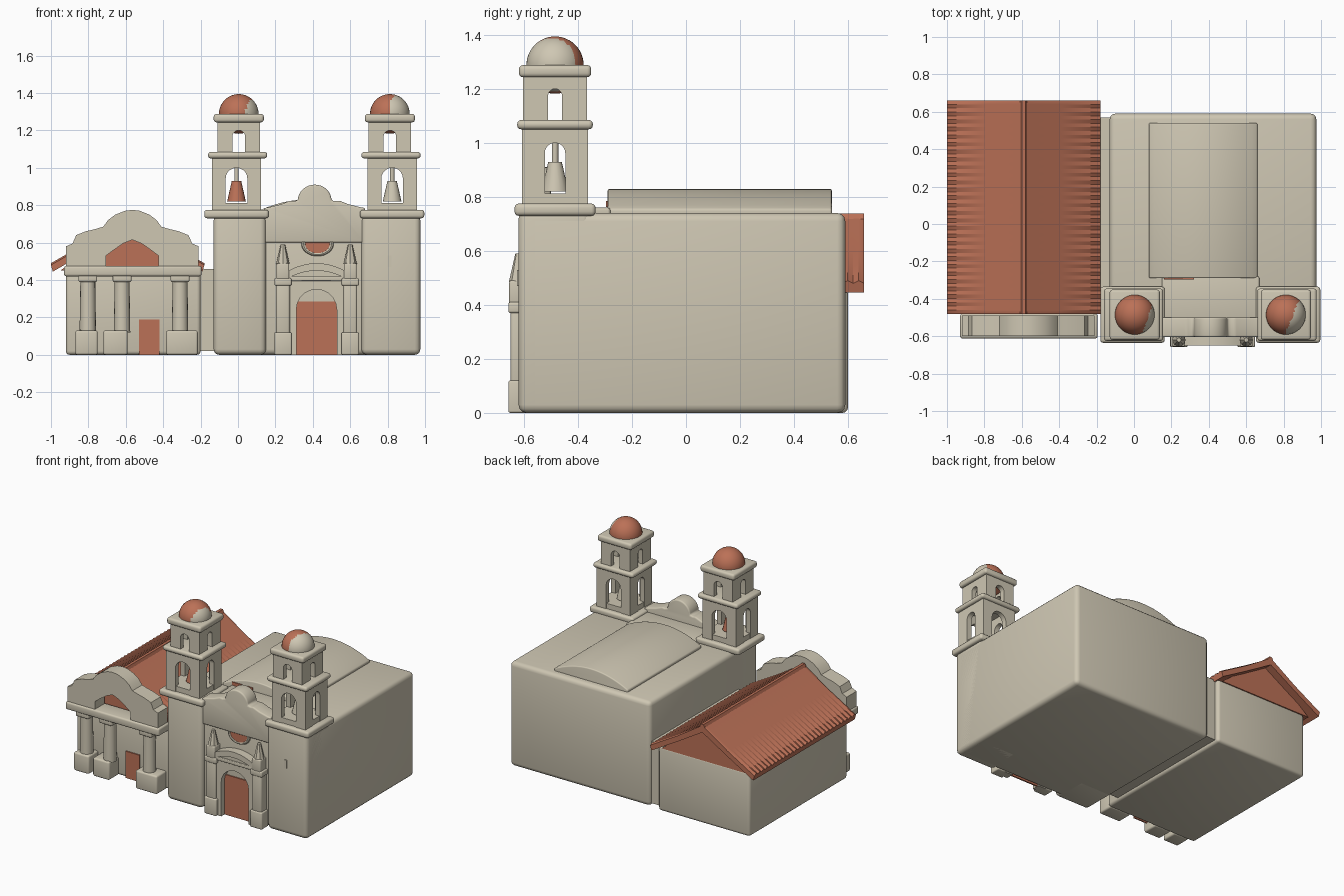
import bpy, bmesh, math
from mathutils import Vector

if "Cube" in bpy.data.objects:
    bpy.data.objects.remove(bpy.data.objects["Cube"])


def material(name, rgb):
    m = bpy.data.materials.new(name)
    m.diffuse_color = (*rgb, 1)
    m.use_nodes = True
    m.node_tree.nodes["Principled BSDF"].inputs["Base Color"].default_value = m.diffuse_color
    return m


PLASTER = material("cream plaster", (0.62, 0.57, 0.45))
CLAY = material("terracotta clay", (0.50, 0.165, 0.095))


def finish(name, bm, mat, bevel=0.0):
    bmesh.ops.recalc_face_normals(bm, faces=bm.faces)
    if bevel:
        sharp = [e for e in bm.edges if e.calc_face_angle(0) > 0.5]
        bmesh.ops.bevel(bm, geom=sharp, offset=bevel, segments=3, profile=0.5, affect='EDGES')
    me = bpy.data.meshes.new(name)
    bm.to_mesh(me)
    bm.free()
    me.materials.append(mat)
    ob = bpy.data.objects.new(name, me)
    bpy.context.collection.objects.link(ob)
    return ob


def prism(name, pts, a, b, mat=PLASTER, axis='y', bevel=0.0):
    """Extrude a (horizontal, z) outline from a to b along y or x."""
    bm = bmesh.new()
    rings = []
    for d in (a, b):
        rings.append([bm.verts.new((p, d, z) if axis == 'y' else (d, p, z)) for p, z in pts])
    bm.faces.new(rings[0])
    bm.faces.new(rings[1])
    n = len(pts)
    for i in range(n):
        j = (i + 1) % n
        bm.faces.new((rings[0][i], rings[0][j], rings[1][j], rings[1][i]))
    return finish(name, bm, mat, bevel)


def box(name, x0, x1, y0, y1, z0, z1, mat=PLASTER, bevel=0.0):
    return prism(name, [(x0, z0), (x1, z0), (x1, z1), (x0, z1)], y0, y1, mat, bevel=bevel)


def slab(name, cx, cy, hx, hy, z0, z1, bevel=0.015):
    return box(name, cx - hx, cx + hx, cy - hy, cy + hy, z0, z1, bevel=bevel)


def cone(name, x, y, z0, z1, r0, r1, mat=PLASTER, n=16):
    bm = bmesh.new()
    bmesh.ops.create_cone(bm, cap_ends=True, segments=n, radius1=r0, radius2=r1, depth=z1 - z0)
    bmesh.ops.translate(bm, verts=bm.verts, vec=(x, y, (z0 + z1) / 2))
    return finish(name, bm, mat)


def arch_panel(c, hw, z0, z1, a, top):
    """Wall outline with an arched opening of half width a."""
    arc = [(c - a * math.cos(t), top - a + a * math.sin(t))
           for t in (math.pi * i / 10 for i in range(11))]
    return [(c - hw, z0), (c - a, z0)] + arc + [(c + a, z0), (c + hw, z0), (c + hw, z1), (c - hw, z1)]


def mirrored(c, half):
    """Left-to-right outline from a half profile of (offset, z), outside to centre."""
    return [(c - d, z) for d, z in half] + [(c + d, z) for d, z in reversed(half) if d > 0]


# Church nave with rounded edges and low vault
box("church_body", -0.13, 0.975, -0.59, 0.59, 0, 0.74, bevel=0.03)
vault = [(0.08, 0.72)] + [(0.37 + 0.29 * u, 0.755 + 0.075 * (1 - u * u))
                          for u in (i / 10 - 1 for i in range(21))] + [(0.66, 0.72)]
prism("nave_vault", vault, -0.29, 0.54, bevel=0.008)
box("front_roof_strip", 0.15, 0.67, -0.52, -0.28, 0.72, 0.76, bevel=0.01)
box("roof_clay_patch", 0.16, 0.32, -0.296, -0.289, 0.762, 0.785, CLAY)

# Curved parapet over the church front
bump = [(0.09 * math.cos(t), 0.825 + 0.085 * math.sin(t)) for t in (math.pi / 2 * i / 8 for i in range(9))]
bump[-1] = (0, 0.91)
half = [(0.27, 0.6), (0.27, 0.785), (0.24, 0.79), (0.18, 0.805), (0.13, 0.825), (0.11, 0.822)] + bump
prism("front_parapet", mirrored(0.41, half), -0.605, -0.5, bevel=0.01)


# Bell towers
def tower(label, cx, s, cut, bell_mat):
    cy = -0.485
    x1 = cx + s * 0.012
    xa, xb = (-0.13, 0.15) if s < 0 else (0.66, 0.975)
    box(label + "_tower_base", xa, xb, -0.62, -0.35, 0, 0.75, bevel=0.03)
    slab(label + "_lower_ledge", x1, cy, 0.172, 0.15, 0.73, 0.775)
    slab(label + "_belfry_floor", x1, cy, 0.128, 0.118, 0.77, 0.812, bevel=0)
    for part, x, hx, hy, z0, z1, ax, ay, top in (
            ("lower_belfry", x1, 0.132, 0.123, 0.77, 1.06, 0.058, 0.038, 1.0),
            ("upper_belfry", cx, 0.114, 0.118, 1.07, 1.26, 0.034, 0.026, 1.2)):
        for d in (-1, 1):
            prism(f"{label}_{part}_wall", arch_panel(x, hx, z0, z1, ax, top),
                  cy + d * hy, cy + d * (hy - 0.035))
            prism(f"{label}_{part}_side", arch_panel(cy, hy - 0.01, z0, z1, ay, top),
                  x + d * hx, x + d * (hx - 0.035), axis='x')
    slab(label + "_middle_ledge", cx + s * 0.006, cy, 0.158, 0.14, 1.05, 1.085)
    slab(label + "_top_ledge", cx, cy, 0.134, 0.134, 1.243, 1.288)
    cone(label + "_bell", x1, cy, 0.82, 0.93, 0.05, 0.025, bell_mat)
    cone(label + "_bell_post", x1, cy, 0.93, 1.06, 0.012, 0.012)
    # dome: clay with a bare plaster patch on the front right
    bm = bmesh.new()
    bmesh.ops.create_uvsphere(bm, u_segments=40, v_segments=24, radius=0.106)
    bmesh.ops.translate(bm, verts=bm.verts, vec=(cx, cy, 1.288))
    dome = finish(label + "_dome", bm, CLAY)
    dome.data.materials.append(PLASTER)
    for f in dome.data.polygons:
        n = (f.center - Vector((cx, cy, 1.288))).normalized()
        f.material_index = int(n.x - 0.4 * n.y > cut)


tower("left", 0.004, -1, 0.72, CLAY)
tower("right", 0.812, 1, 0.35, PLASTER)
box("slit_window_frame", 0.80, 0.82, -0.626, -0.619, 0.47, 0.53)

# Church portal
px = 0.42
prism("portal_wall", arch_panel(px, 0.17, 0, 0.45, 0.108, 0.35), -0.635, -0.58)
box("church_door", px - 0.108, px + 0.108, -0.598, -0.588, 0, 0.285, CLAY)
arcs = [(px - 0.16 + 0.032 * i, 0.49 - 0.045 * (i / 5 - 1) ** 2) for i in range(11)]
prism("portal_curved_cornice", arcs + [(x, z - 0.04) for x, z in reversed(arcs)], -0.65, -0.58)
box("portal_lintel", px - 0.2, px + 0.2, -0.645, -0.58, 0.395, 0.42, bevel=0.005)
for d in (-1, 1):
    x = px + d * 0.18
    box("portal_pedestal", x - 0.047, x + 0.047, -0.658, -0.58, 0, 0.12, bevel=0.008)
    box("portal_column", x - 0.037, x + 0.037, -0.65, -0.58, 0.1, 0.39, bevel=0.012)
    box("portal_capital", x - 0.046, x + 0.046, -0.658, -0.58, 0.37, 0.41, bevel=0.008)
    box("pinnacle_base", x - 0.034, x + 0.034, -0.655, -0.585, 0.40, 0.49, bevel=0.008)
    cone("pinnacle", x, -0.62, 0.485, 0.59, 0.036, 0.012, n=8)

# Oval window with rim
oval = [(0.425 + 0.072 * math.cos(t), 0.595 + 0.055 * math.sin(t))
        for t in (math.tau * i / 28 for i in range(28))]
prism("oval_window", oval, -0.599, -0.59, CLAY)
bpy.ops.mesh.primitive_torus_add(location=(0.425, -0.592, 0.595), rotation=(math.pi / 2, 0, 0),
                                 major_radius=0.075, minor_radius=0.012,
                                 major_segments=32, minor_segments=8)
rim = bpy.context.object
rim.name = "oval_window_rim"
rim.scale = (1, 0.78, 1)
rim.data.materials.append(PLASTER)

# Side chapel walls and link to the church
box("chapel_body", -0.92, -0.2, -0.5, 0.6, 0, 0.46, bevel=0.02)
box("chapel_link", -0.23, -0.1, -0.4, 0.57, 0.02, 0.46)
box("chapel_door", -0.53, -0.42, -0.508, -0.499, 0, 0.19, CLAY)

# Porch: columns, beam and stepped gable with an arched opening
gc = -0.565
for x, p0, p1 in ((-0.803, -0.87, -0.75), (-0.62, -0.72, -0.59), (-0.31, -0.385, -0.215)):
    box("porch_pedestal", p0, p1, -0.605, -0.49, 0, 0.13, bevel=0.012)
    cone("porch_column", x, -0.55, 0.12, 0.40, 0.044, 0.04)
    box("porch_capital", x - 0.05, x + 0.05, -0.605, -0.49, 0.39, 0.43, bevel=0.008)
box("porch_beam", -0.93, -0.195, -0.612, -0.48, 0.42, 0.475, bevel=0.012)
outer = [(0.355, 0.46), (0.355, 0.58), (0.32, 0.595), (0.30, 0.64), (0.25, 0.66), (0.2, 0.672),
         (0.155, 0.685), (0.13, 0.72), (0.09, 0.75), (0.04, 0.77), (0, 0.775)]
inner = [(0.14, 0.46), (0.14, 0.53), (0.1, 0.56), (0.05, 0.595), (0, 0.615)]
prism("porch_gable", mirrored(gc, outer) + mirrored(gc, inner)[::-1], -0.6, -0.49)

# Tiled roof: ribbed cross-section repeated along the ridge
rx = -0.59
bm = bmesh.new()
rings = []
N = 56
for k in range(N + 1):
    y = -0.48 + 1.14 * k / N
    b = 0.005 if k % 2 else -0.005
    top = [(-0.41, 0.485 + b), (-0.2, 0.605 + b), (0, 0.73), (0.2, 0.605 + b), (0.41, 0.485 + b)]
    low = [(0.40, 0.445), (0.2, 0.56), (0, 0.68), (-0.2, 0.56), (-0.40, 0.445)]
    rings.append([bm.verts.new((rx + x, y, z)) for x, z in top + low])
for r0, r1 in zip(rings, rings[1:]):
    for i in range(10):
        bm.faces.new((r0[i], r0[(i + 1) % 10], r1[(i + 1) % 10], r1[i]))
for r in (rings[0], rings[-1]):
    for i in range(4):
        bm.faces.new((r[i], r[i + 1], r[8 - i], r[9 - i]))
finish("chapel_tile_roof", bm, CLAY)
prism("roof_gable_fill", [(rx - 0.36, 0.45), (rx + 0.36, 0.45), (rx + 0.2, 0.575), (rx, 0.70),
                          (rx - 0.2, 0.575)], -0.475, 0.605, CLAY)
prism("roof_ridge_cap", [(rx - 0.02, 0.715), (rx + 0.02, 0.715), (rx + 0.01, 0.738), (rx - 0.01, 0.738)],
      -0.48, 0.66, CLAY)

# Smooth shading with sharp edges kept
bpy.ops.object.select_all(action='SELECT')
bpy.context.view_layer.objects.active = rim
bpy.ops.object.shade_smooth_by_angle(angle=math.radians(35))
